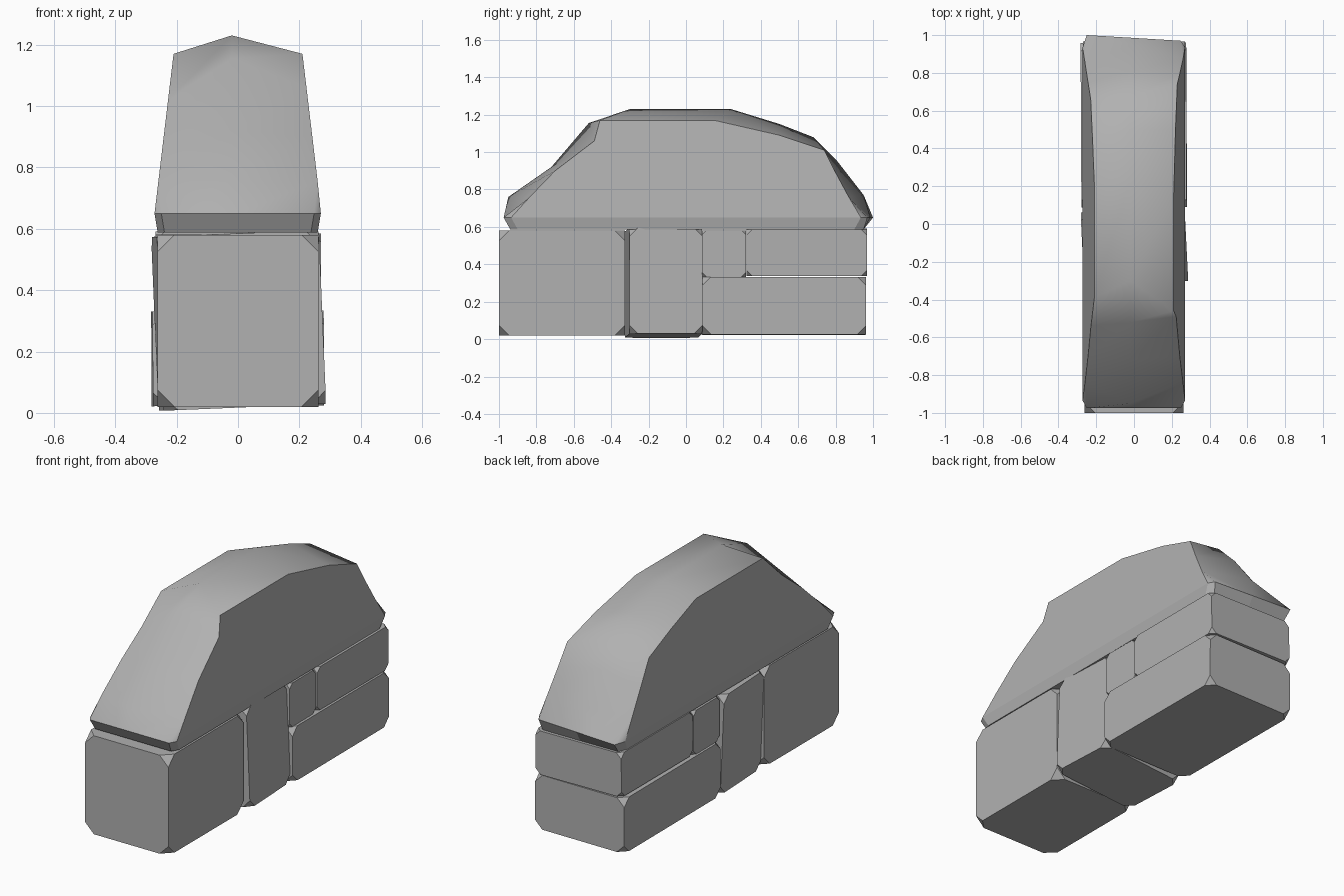
import bpy, bmesh
from mathutils import Matrix, Euler, Vector

if "Cube" in bpy.data.objects:
    bpy.data.objects.remove(bpy.data.objects["Cube"])

stone = bpy.data.materials.new("grey_stone")
stone.diffuse_color = (.44, .44, .44, 1)
stone.use_nodes = True
stone.node_tree.nodes["Principled BSDF"].inputs["Base Color"].default_value = stone.diffuse_color


def finish(name, bm):
    bmesh.ops.recalc_face_normals(bm, faces=bm.faces[:])
    mesh = bpy.data.meshes.new(name)
    bm.to_mesh(mesh)
    bm.free()
    mesh.materials.append(stone)
    ob = bpy.data.objects.new(name, mesh)
    bpy.context.collection.objects.link(ob)
    return ob


# Stone block with its eight corners chipped off
def block(name, lo, hi, chip, rot=(0, 0, 0)):
    lo, hi = Vector(lo), Vector(hi)
    bm = bmesh.new()
    bmesh.ops.create_cube(bm, size=1)
    bmesh.ops.scale(bm, vec=hi - lo, verts=bm.verts[:])
    bmesh.ops.bevel(bm, geom=bm.verts[:], offset=chip, segments=1,
                    affect='VERTICES', profile=0.5)
    bm.transform(Matrix.Translation((lo + hi) / 2) @ Euler(rot).to_matrix().to_4x4())
    return finish(name, bm)


block("front_stone", (-.262, -1.0, .02), (.262, -.325, .58), .055)
block("middle_stone", (-.262, -.315, .018), (.266, .075, .585), .045, (0, -.042, .05))
block("small_stone", (-.268, .083, .332), (.264, .318, .582), .025, (0, 0, .01))
block("upper_back_stone", (-.27, .324, .34), (.27, .967, .588), .03, (0, .01, 0))
block("lower_back_stone", (-.28, .088, .023), (.278, .96, .332), .045, (0, -.005, .005))

# Cap stone stations along the wall: left edge, ridge and right edge as (y, z)
stations = [((-.84, .755), (-.95, .76), (-.84, .755)),
            ((-.70, .89), (-.72, .92), (-.70, .90)),
            ((-.54, 1.02), (-.52, 1.155), (-.49, 1.06)),
            ((-.39, 1.17), (-.30, 1.23), (-.46, 1.17)),
            ((.21, 1.17), (.24, 1.23), (.15, 1.17)),
            ((.45, 1.09), (.50, 1.15), (.50, 1.09)),
            ((.66, 1.01), (.68, 1.08), (.74, 1.01)),
            ((.75, .89), (.81, .95), (.80, .89)),
            ((.85, .76), (.95, .77), (.87, .76))]
bm = bmesh.new()


def belt_row(s, z, inset):
    end = .975 if s < 0 else .985
    return [bm.verts.new((x, s * (y - inset), z)) for x, y in
            ((-.272 + inset * .3, .935), (-.25 + inset * .3, end), (0, end),
             (.248 - inset * .3, end), (.27 - inset * .3, .935))]


rows = []
for left, ridge, right in stations:
    row = []
    for s, (y, z) in ((-1, left), (0, ridge), (1, right)):
        x = s * (.272 - .062 * (z - .65) / .52) if s else -.02
        row.append(bm.verts.new((x, y, z)))
    rows.append(row)

# Domed top in two strips, with the sloping ends
top = []
for a, b in zip(rows, rows[1:]):
    for i in range(2):
        top.append(bm.faces.new((a[i], a[i + 1], b[i + 1], b[i])))
front, back = belt_row(-1, .65, 0), belt_row(1, .65, 0)
front_low, back_low = belt_row(-1, .587, .035), belt_row(1, .587, .035)
back[1].co.y = 1.0
back[3].co.y = .97
for e, r in ((front, rows[0]), (back, rows[-1])):
    top.append(bm.faces.new((e[0], e[1], r[0])))
    top.append(bm.faces.new((e[1], e[2], r[1], r[0])))
    top.append(bm.faces.new((e[2], e[3], r[2], r[1])))
    top.append(bm.faces.new((e[3], e[4], r[2])))

# Undercut below the belt, and the underside
belt, low = front + back[::-1], front_low + back_low[::-1]
for i in range(10):
    j = (i + 1) % 10
    bm.faces.new((belt[i], belt[j], low[j], low[i]))
bm.faces.new(low)

# Flat sides
for k, c in ((0, 0), (4, 2)):
    bm.faces.new([front[k]] + [r[c] for r in rows] + [back[k]])

# Smooth only the top, with crisp edges all round it
for f in top:
    f.smooth = True
for e in bm.edges:
    e.smooth = all(f.smooth for f in e.link_faces)
finish("cap_stone", bm)
